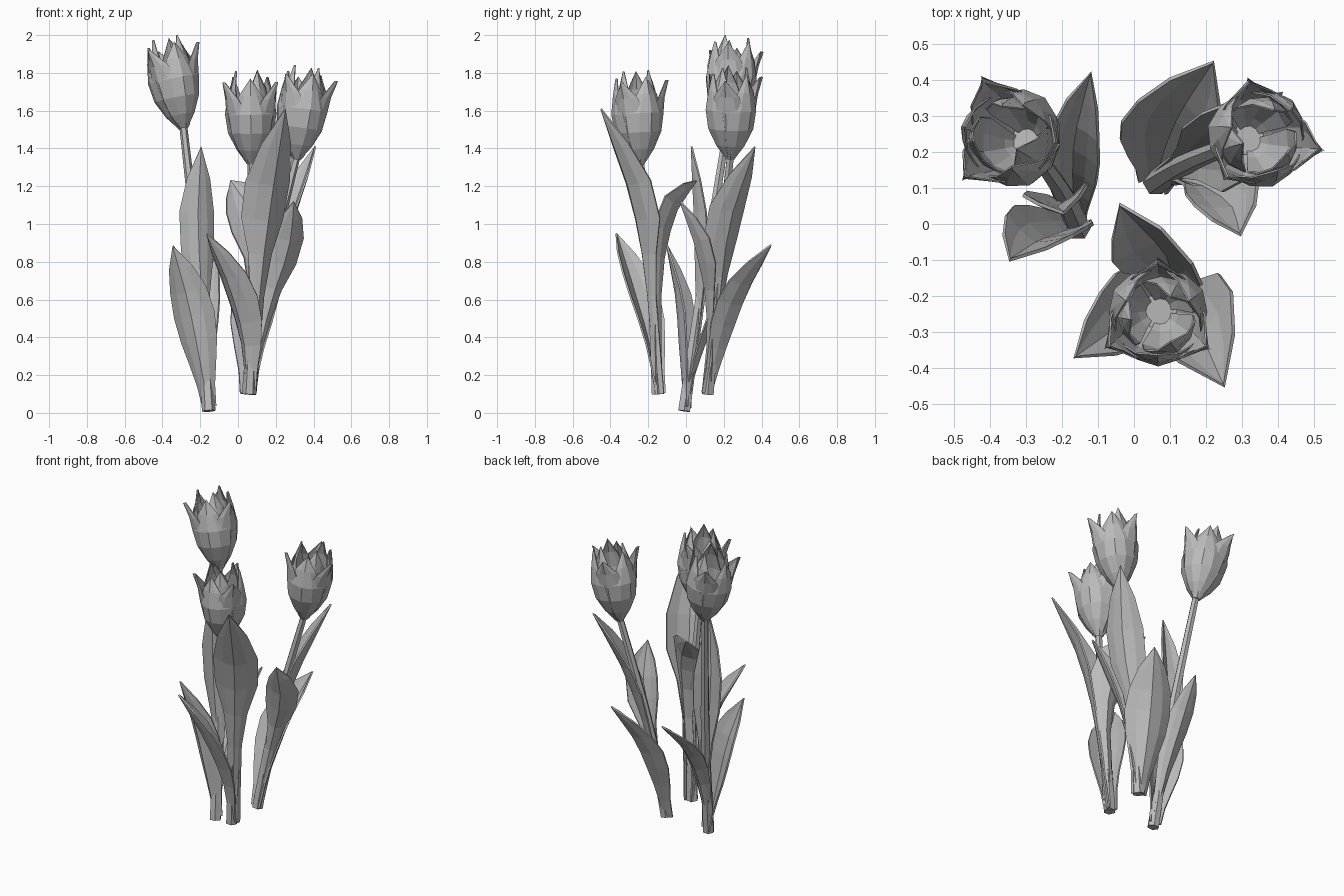
import bpy
import bmesh
import math
from mathutils import Vector, Matrix

cube = bpy.data.objects.get("Cube")
if cube:
    bpy.data.objects.remove(cube, do_unlink=True)

grey = bpy.data.materials.new("plain_grey")
grey.use_nodes = True
grey.diffuse_color = (0.5, 0.5, 0.5, 1)
grey.node_tree.nodes["Principled BSDF"].inputs["Base Color"].default_value = (0.5, 0.5, 0.5, 1)


def skin(name, rows, closed=False, thickness=0.0):
    """Bridge rows of points into one flat-shaded sheet or tube."""
    bm = bmesh.new()
    grid = [[bm.verts.new(p) for p in row] for row in rows]
    n = len(rows[0])
    for low, high in zip(grid, grid[1:]):
        for i in range(n if closed else n - 1):
            j = (i + 1) % n
            bm.faces.new((low[i], low[j], high[j], high[i]))
    if closed:
        bm.faces.new(grid[0][::-1])
        bm.faces.new(grid[-1])
    bmesh.ops.remove_doubles(bm, verts=bm.verts, dist=0.0005)
    mesh = bpy.data.meshes.new(name)
    bm.to_mesh(mesh)
    bm.free()
    mesh.materials.append(grey)
    ob = bpy.data.objects.new(name, mesh)
    bpy.context.collection.objects.link(ob)
    if thickness:
        mod = ob.modifiers.new("thickness", 'SOLIDIFY')
        mod.thickness = thickness
        mod.offset = 0
    return ob


def sample(points, count):
    """Smooth path through the points, as (position, tangent) pairs."""
    p = [Vector(q) for q in points]
    p = [2 * p[0] - p[1]] + p + [2 * p[-1] - p[-2]]
    spans = len(p) - 3

    def at(u):
        k = min(int(u), spans - 1)
        t = u - k
        a, b, c, d = p[k:k + 4]
        return 0.5 * (2 * b + (c - a) * t + (2 * a - 5 * b + 4 * c - d) * t * t
                      + (3 * b - a - 3 * c + d) * t ** 3)
    out = []
    for i in range(count):
        u = spans * i / (count - 1)
        tangent = at(min(u + 0.05, spans)) - at(max(u - 0.05, 0))
        out.append((at(u), tangent.normalized()))
    return out


def stem(name, points, sides=6):
    rows = []
    path = sample(points, 6)
    for i, (pos, tan) in enumerate(path):
        r = 0.036 - 0.015 * i / (len(path) - 1)
        x = Vector((0, 1, 0)).cross(tan).normalized()
        y = tan.cross(x)
        rows.append([pos + r * (x * math.cos(a) + y * math.sin(a))
                     for a in (math.tau * k / sides for k in range(sides))])
    skin(name, rows, closed=True)


BLADE = (0.32, 0.42, 0.64, 0.88, 1.0, 0.9, 0.58, 0.0)
STALKED = (0.28, 0.28, 0.3, 0.52, 0.95, 1.0, 0.66, 0.0)


def leaf(name, points, width, across, shape=BLADE):
    """Folded blade: a sheath at the foot, a keel along the middle, a point."""
    across = Vector(across).normalized()
    path = sample(points, len(shape))
    # The hollow side is the one that faces up at the tip
    sign = 1 if across.cross(path[-1][1]).z > 0 else -1
    rows = []
    for i, (pos, tan) in enumerate(path):
        side = (across - tan * across.dot(tan)).normalized()
        inner = side.cross(tan) * sign
        half = width * shape[i] / 2
        fold = 0.8 - 0.35 * i / (len(shape) - 1)
        rows.append([pos + side * half * s + inner * half * fold * (abs(s) ** 1.5 - 0.35)
                     for s in (-1, -0.55, 0, 0.55, 1)])
    skin(name, rows, thickness=0.01)


# Petal profiles: (height, radius) from foot to tip
OUTER = [(0.0, 0.025), (0.07, 0.078), (0.16, 0.124), (0.26, 0.14), (0.36, 0.126), (0.45, 0.108)]
FLARED = [(0.0, 0.022), (0.07, 0.072), (0.16, 0.115), (0.25, 0.131), (0.34, 0.142), (0.43, 0.168)]
INNER = [(0.02, 0.02), (0.08, 0.06), (0.18, 0.105), (0.29, 0.112), (0.39, 0.1), (0.485, 0.078)]
# Half-width of a petal in degrees at each height
SPREAD = (45, 54, 58, 52, 31, 0)


def bloom(name, base, axis, phase):
    """Rings of three petals each around a tilted axis."""
    axis = Vector(axis).normalized()
    turn = Vector((0, 0, 1)).rotation_difference(axis).to_matrix().to_4x4()
    place = Matrix.Translation(Vector(base)) @ turn
    rings = (("outer", OUTER, 0), ("flared", FLARED, 60), ("inner", INNER, 30))
    for label, profile, shift in rings:
        for k in range(3):
            middle = phase + shift + 120 * k
            rows = []
            for (z, r), spread in zip(profile, SPREAD):
                row = []
                for s in (-1, -0.5, 0, 0.5, 1):
                    a = math.radians(middle + s * spread)
                    rr = r * (1 - 0.08 * abs(s))
                    row.append(place @ Vector((rr * math.cos(a), rr * math.sin(a), z)))
                rows.append(row)
            skin(f"{name}_{label}_petal_{k + 1}", rows, thickness=0.005)
    # Collar under the petals
    collar = [[place @ Vector((r * math.cos(a), r * math.sin(a), z))
               for a in (math.tau * i / 6 for i in range(6))]
              for z, r in ((-0.01, 0.022), (0.015, 0.04), (0.05, 0.05))]
    skin(name + "_collar", collar, closed=True)


# Left flower
stem("left_stem", [(-0.155, -0.01, 0.01), (-0.2, 0.09, 0.7), (-0.29, 0.22, 1.52)])
bloom("left_bloom", (-0.29, 0.225, 1.51), (-0.09, 0.03, 0.48), -70)
leaf("left_tall_leaf", [(-0.16, 0.01, 0.1), (-0.185, 0.06, 0.5), (-0.215, 0.065, 1.0), (-0.195, 0.03, 1.41)],
     0.18, (1, 0.15, 0), STALKED)
leaf("left_front_leaf", [(-0.155, 0, 0.03), (-0.2, -0.01, 0.3), (-0.26, -0.03, 0.6), (-0.345, -0.1, 0.885)],
     0.22, (1, -0.25, 0))
leaf("left_back_leaf", [(-0.16, 0.0, 0.08), (-0.17, 0.1, 0.4), (-0.165, 0.24, 0.65), (-0.12, 0.42, 0.84)],
     0.15, (1, 0.2, 0.5))

# Front flower
stem("front_stem", [(0.06, -0.15, 0.1), (0.085, -0.18, 0.7), (0.07, -0.24, 1.33)])
bloom("front_bloom", (0.07, -0.24, 1.325), (-0.005, -0.025, 0.48), -90)
leaf("front_tall_leaf", [(0.07, -0.15, 0.1), (0.115, -0.2, 0.7), (0.165, -0.265, 1.15), (0.25, -0.45, 1.61)],
     0.26, (0.89, 0.46, 0), STALKED)
leaf("front_side_leaf", [(0.055, -0.145, 0.1), (0.045, -0.19, 0.4), (-0.03, -0.27, 0.68), (-0.165, -0.37, 0.95)],
     0.22, (0.7, -0.7, 0))
leaf("front_back_leaf", [(0.06, -0.14, 0.1), (0.1, -0.14, 0.7), (0.07, -0.085, 1.05), (-0.04, 0.055, 1.23)],
     0.24, (0.95, -0.2, 0), STALKED)

# Right flower
stem("right_stem", [(0.06, 0.115, 0.1), (0.15, 0.17, 0.7), (0.31, 0.235, 1.36)])
bloom("right_bloom", (0.31, 0.235, 1.35), (0.062, 0.01, 0.48), -73)
leaf("right_tall_leaf", [(0.07, 0.12, 0.12), (0.14, 0.17, 0.6), (0.26, 0.22, 1.02), (0.41, 0.365, 1.41)],
     0.22, (-0.55, 0.83, 0), STALKED)
leaf("right_back_leaf", [(0.06, 0.12, 0.1), (0.08, 0.2, 0.38), (0.125, 0.3, 0.65), (0.22, 0.45, 0.89)],
     0.27, (0.9, -0.43, 0))
leaf("right_front_leaf", [(0.06, 0.11, 0.1), (0.16, 0.12, 0.55), (0.26, 0.07, 0.88), (0.295, -0.03, 1.12)],
     0.19, (0.9, 0.35, 0), STALKED)
